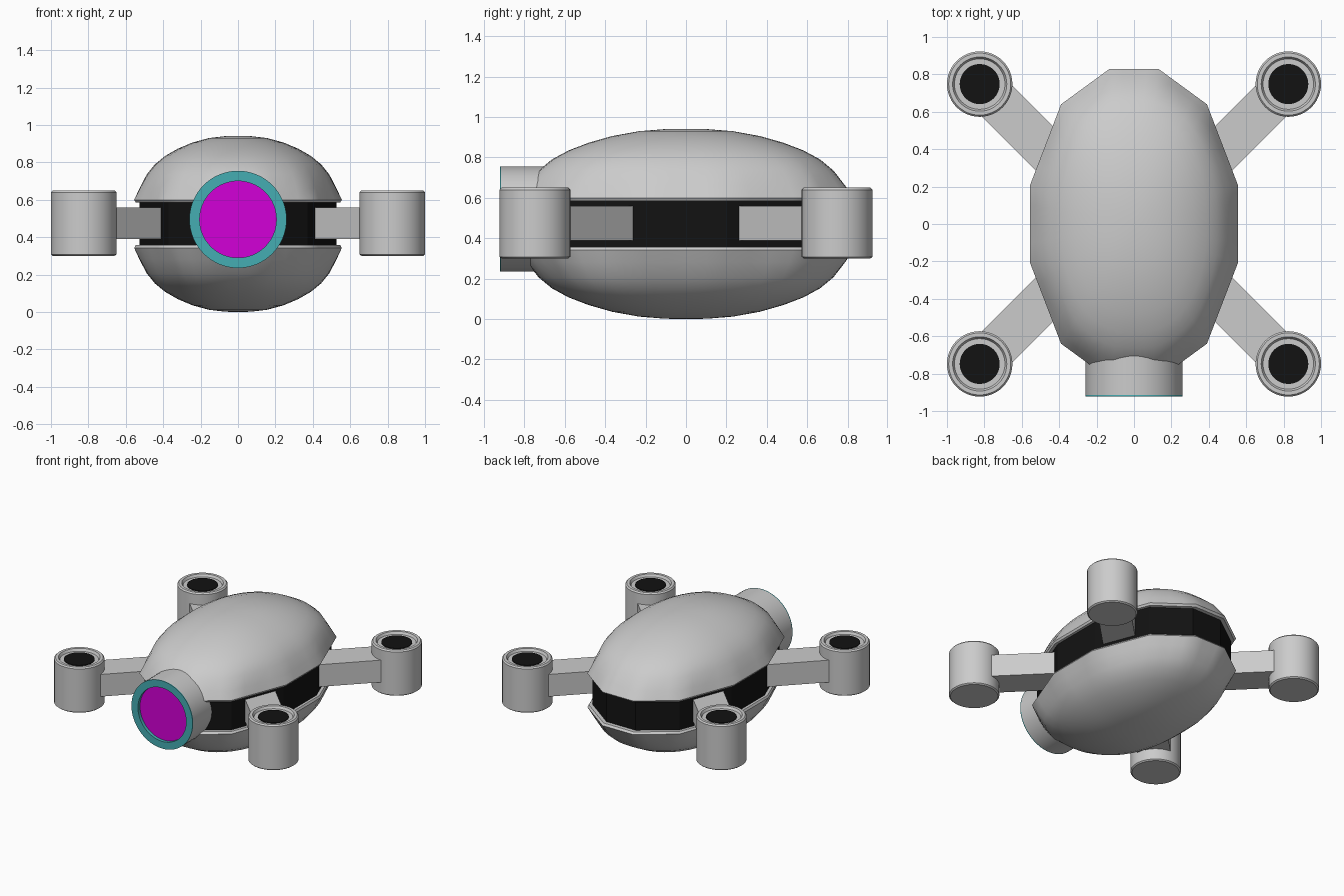
import bpy, bmesh, math
from mathutils import Matrix, Vector

if "Cube" in bpy.data.objects:
    bpy.data.objects.remove(bpy.data.objects["Cube"])

MID = 0.471   # height of the body's symmetry plane


def material(name, r, g, b):
    m = bpy.data.materials.new(name)
    m.diffuse_color = (r, g, b, 1)
    m.use_nodes = True
    m.node_tree.nodes["Principled BSDF"].inputs["Base Color"].default_value = m.diffuse_color
    return m


BLACK = material("black", 0.006, 0.006, 0.006)
TEAL = material("teal", 0.06, 0.42, 0.45)
MAGENTA = material("magenta", 0.65, 0.0, 0.68)


def finish(name, bm, mat=None, angle=35):
    bmesh.ops.recalc_face_normals(bm, faces=bm.faces)
    me = bpy.data.meshes.new(name)
    bm.to_mesh(me)
    bm.free()
    ob = bpy.data.objects.new(name, me)
    bpy.context.collection.objects.link(ob)
    if mat:
        me.materials.append(mat)
    bpy.ops.object.select_all(action='DESELECT')
    ob.select_set(True)
    bpy.context.view_layer.objects.active = ob
    bpy.ops.object.shade_smooth_by_angle(angle=math.radians(angle))
    return ob


def loft(rings, cap_start=True, cap_end=True):
    bm = bmesh.new()
    loops = [[bm.verts.new(p) for p in ring] for ring in rings]
    n = len(loops[0])
    for a, b in zip(loops, loops[1:]):
        for i in range(n):
            j = (i + 1) % n
            bm.faces.new((a[i], a[j], b[j], b[i]))
    if cap_start:
        bm.faces.new(loops[0])
    if cap_end:
        bm.faces.new(loops[-1])
    return bm


def lathe(name, profile, matrix, mat=None, n=48, caps=(True, True)):
    rings = [[matrix @ Vector((r * math.cos(2 * math.pi * i / n),
                               r * math.sin(2 * math.pi * i / n), z))
              for i in range(n)] for r, z in profile]
    return finish(name, loft(rings, *caps), mat)


# Twelve-sided body outline, each edge split in four
quarter = [(0.555, 0.21), (0.39, 0.64), (0.13, 0.83)]
corners = quarter + [(-x, y) for x, y in reversed(quarter)]
corners += [(-x, -y) for x, y in corners]
outline = []
for i, c in enumerate(corners):
    a, b = Vector(c), Vector(corners[(i + 1) % 12])
    outline += [a.lerp(b, k / 4) for k in range(4)]


def body_ring(scale, z, rounding=0.0):
    # rounding blends the polygon into a smooth superellipse
    ring = []
    for p in outline:
        f = (abs(p.x / 0.555) ** 2.3 + abs(p.y / 0.83) ** 2.3) ** (-1 / 2.3)
        q = p.lerp(p * f, rounding) * scale
        ring.append(Vector((q.x, q.y, z)))
    return ring


# Upper and lower shells
shell = [(0.92, 0.585, 0), (0.985, 0.585, 0), (1, 0.60, 0), (0.95, 0.66, 0.35),
         (0.88, 0.735, 0.7), (0.8, 0.79, 0.9), (0.7, 0.835, 1), (0.58, 0.873, 1),
         (0.44, 0.906, 1), (0.28, 0.93, 1), (0.13, 0.94, 1), (0.03, 0.942, 1)]
finish("upper_shell", loft([body_ring(*s) for s in shell]))
finish("lower_shell", loft([body_ring(r, 2 * MID - z, k) for r, z, k in shell]))

# Dark band between the shells
finish("middle_band", loft([body_ring(0.95, 0.355), body_ring(0.95, 0.587)]), BLACK, 20)

# Arms and motors at the four corners
motor = [(0.165, 0.30), (0.175, 0.308), (0.175, 0.64), (0.166, 0.65),
         (0.145, 0.65), (0.135, 0.632), (0.10, 0.632)]
for side, sx in (("right", 1), ("left", -1)):
    for end, sy in (("back", 1), ("front", -1)):
        tag = f"{end}_{side}"
        place = Matrix.Translation((0.825 * sx, 0.748 * sy, 0))
        lathe("motor_" + tag, motor, place)
        lathe("motor_cap_" + tag, [(0.107, 0.62), (0.107, 0.637)], place, BLACK)
        bm = bmesh.new()
        bmesh.ops.create_cube(bm, size=1, matrix=Matrix.Translation((0.55 * sx, 0.475 * sy, 0.475))
                              @ Matrix.Rotation(math.pi / 4 * sx * sy, 4, 'Z')
                              @ Matrix.Diagonal((0.60, 0.232, 0.17, 1)))
        finish("arm_" + tag, bm)

# Camera barrel, front ring and lens facing -y
front = Matrix.Translation((0, 0, 0.495)) @ Matrix.Rotation(math.pi / 2, 4, 'X')
lathe("camera_barrel", [(0.26, 0.5), (0.26, 0.915)], front, n=64, caps=(True, False))
lathe("camera_ring", [(0.26, 0.915), (0.26, 0.922), (0.205, 0.922), (0.205, 0.895)],
      front, TEAL, 64, (False, False))
lathe("camera_lens", [(0.205, 0.88), (0.205, 0.897)], front, MAGENTA, 64)
